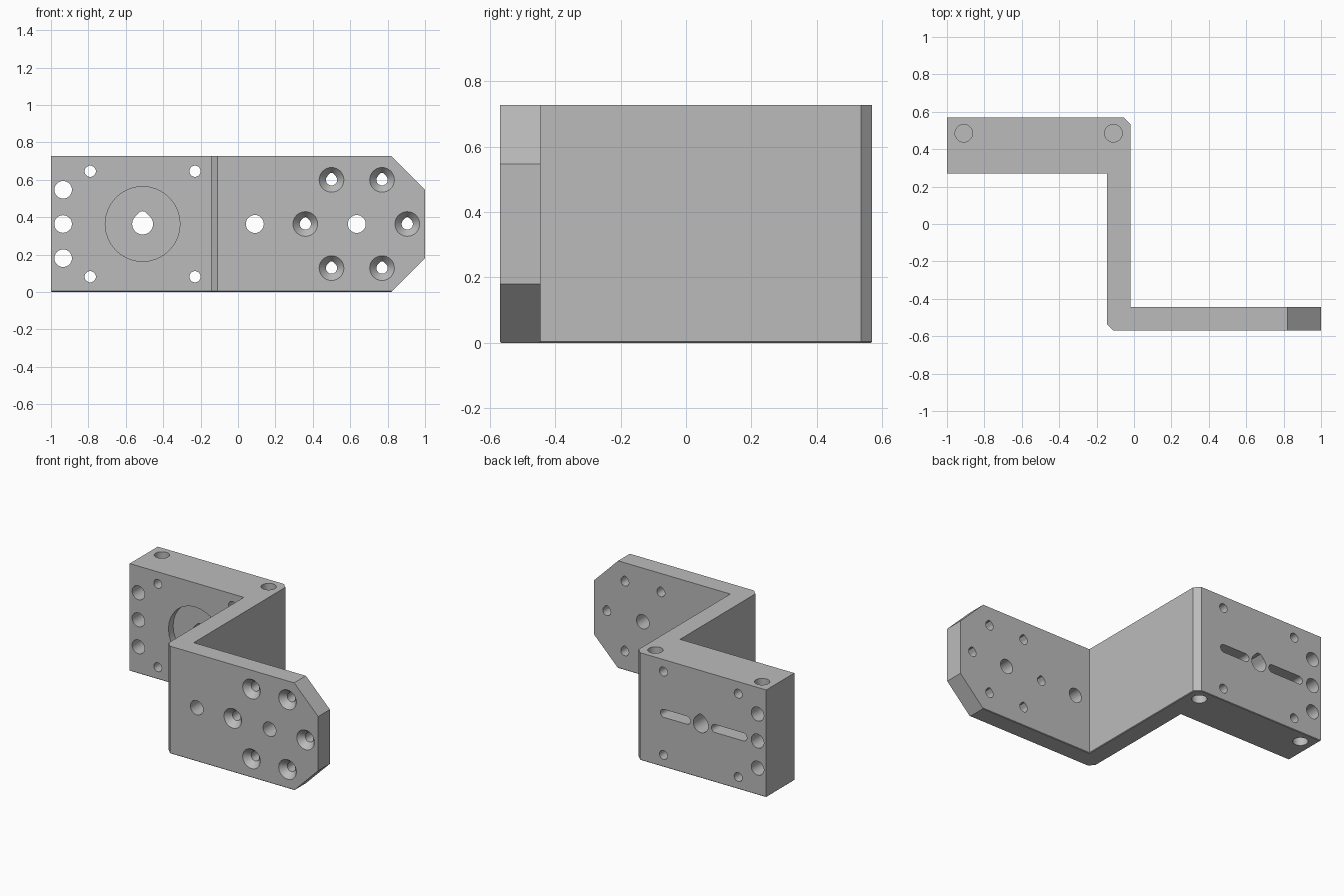
import bpy, bmesh, math

if "Cube" in bpy.data.objects:
    bpy.data.objects.remove(bpy.data.objects["Cube"])

H = 0.727          # height of the bracket
MID = H / 2
FRONT, BACK = -0.57, 0.57
PLATE_BACK, BLOCK_FRONT = -0.445, 0.27
OUT = 0.02         # how far cutters reach past a surface
SEG = 32

grey = bpy.data.materials.new("grey plastic")
grey.use_nodes = True
colour = (0.50, 0.50, 0.50, 1)
grey.diffuse_color = colour
grey.node_tree.nodes["Principled BSDF"].inputs["Base Color"].default_value = colour


def make_object(name, bm):
    bmesh.ops.recalc_face_normals(bm, faces=bm.faces)
    mesh = bpy.data.meshes.new(name)
    bm.to_mesh(mesh)
    bm.free()
    mesh.materials.append(grey)
    obj = bpy.data.objects.new(name, mesh)
    bpy.context.collection.objects.link(obj)
    return obj


def prism(bm, loop, offset):
    """Extrude a closed outline along an offset."""
    face = bm.faces.new([bm.verts.new(p) for p in loop])
    new = bmesh.ops.extrude_face_region(bm, geom=[face])["geom"]
    bmesh.ops.translate(bm, vec=offset,
                        verts=[v for v in new if isinstance(v, bmesh.types.BMVert)])


def ring(r, drop):
    """Circle, or a teardrop with a clipped tip at the top."""
    pts = []
    for i in range(SEG):
        a = math.tau * i / SEG
        d = abs(a - math.pi / 2)
        k = 1
        if drop and d < math.pi / 4:
            k = min(1 / math.cos(math.pi / 4 - d), 1.22 / math.cos(d))
        pts.append((r * k * math.cos(a), r * k * math.sin(a)))
    return pts


def bore(bm, a, b, steps, axis="Y"):
    """Stepped round cutter; steps are (position, radius, teardrop)."""
    rings = []
    for t, r, drop in steps:
        rings.append([bm.verts.new((a + u, t, b + v) if axis == "Y" else (a + u, b + v, t))
                      for u, v in ring(r, drop)])
    for lo, hi in zip(rings, rings[1:]):
        for i in range(SEG):
            j = (i + 1) % SEG
            bm.faces.new((lo[i], lo[j], hi[j], hi[i]))
    bm.faces.new(rings[0])
    bm.faces.new(rings[-1])


# Z-shaped body with chamfered outer bends
bm = bmesh.new()
outline = [(-1, BACK), (-0.055, BACK), (-0.02, 0.535), (-0.02, PLATE_BACK),
           (1, PLATE_BACK), (1, FRONT), (-0.11, FRONT), (-0.145, -0.535),
           (-0.145, BLOCK_FRONT), (-1, BLOCK_FRONT)]
prism(bm, [(x, y, 0) for x, y in outline], (0, 0, H))
base_edges = [e for e in bm.edges if all(v.co.z < 0.001 for v in e.verts)]
bmesh.ops.bevel(bm, geom=base_edges, offset=0.004, segments=1, affect="EDGES")
bracket = make_object("offset_bracket", bm)

cut = bmesh.new()

# Clipped corners of the front plate
for edge, s in ((H, 1), (0, -1)):
    prism(cut, [(0.82 - OUT, FRONT - OUT, edge + s * OUT),
                (1 + OUT, FRONT - OUT, edge + s * OUT),
                (1 + OUT, FRONT - OUT, edge - s * (0.18 + OUT))], (0, 0.17, 0))

# Plain and countersunk holes in the front plate
for x in (0.09, 0.635):
    bore(cut, x, MID, [(FRONT - OUT, 0.048, False), (PLATE_BACK + OUT, 0.048, False)])
for x, dz in ((0.36, 0), (0.905, 0), (0.5, 0.236), (0.77, 0.236),
              (0.5, -0.236), (0.77, -0.236)):
    bore(cut, x, MID + dz, [(FRONT - OUT, 0.066, False), (FRONT, 0.066, False),
                            (FRONT + 0.04, 0.03, True), (PLATE_BACK + OUT, 0.03, True)])

# Through holes in the rear block
for dz in (-0.183, 0, 0.183):
    bore(cut, -0.935, MID + dz, [(BLOCK_FRONT - OUT, 0.047, False), (BACK + OUT, 0.047, False)])
for x in (-0.79, -0.23):
    for dz in (-0.282, 0.282):
        bore(cut, x, MID + dz, [(BLOCK_FRONT - OUT, 0.03, False), (BACK + OUT, 0.03, False)])

# Round pocket with a central hole
bore(cut, -0.51, MID, [(BLOCK_FRONT - OUT, 0.2, False), (BLOCK_FRONT + 0.05, 0.2, False),
                       (BLOCK_FRONT + 0.05, 0.056, True), (BACK + OUT, 0.056, True)])

# Blind slots in the rear face
R = 0.027
for x0, x1 in ((-0.855, -0.59), (-0.432, -0.207)):
    loop = []
    for cx, start in ((x1 - R, -90), (x0 + R, 90)):
        for i in range(13):
            a = math.radians(start + 15 * i)
            loop.append((cx + R * math.cos(a), BACK - 0.1, MID + R * math.sin(a)))
    prism(cut, loop, (0, 0.1 + OUT, 0))

# Blind pockets in the top and bottom of the block
for x in (-0.91, -0.11):
    for z0, z1 in ((-OUT, 0.1), (H - 0.1, H + OUT)):
        bore(cut, x, 0.485, [(z0, 0.047, False), (z1, 0.047, False)], "Z")

cutter = make_object("hole_cutter", cut)
cutter.hide_render = True

# Cut everything and tidy up
mod = bracket.modifiers.new("holes", "BOOLEAN")
mod.operation = "DIFFERENCE"
mod.solver = "EXACT"
mod.object = cutter
bpy.context.view_layer.objects.active = bracket
bracket.select_set(True)
bpy.ops.object.modifier_apply(modifier=mod.name)
bpy.data.objects.remove(cutter)
bpy.ops.object.shade_smooth_by_angle(angle=math.radians(30))
